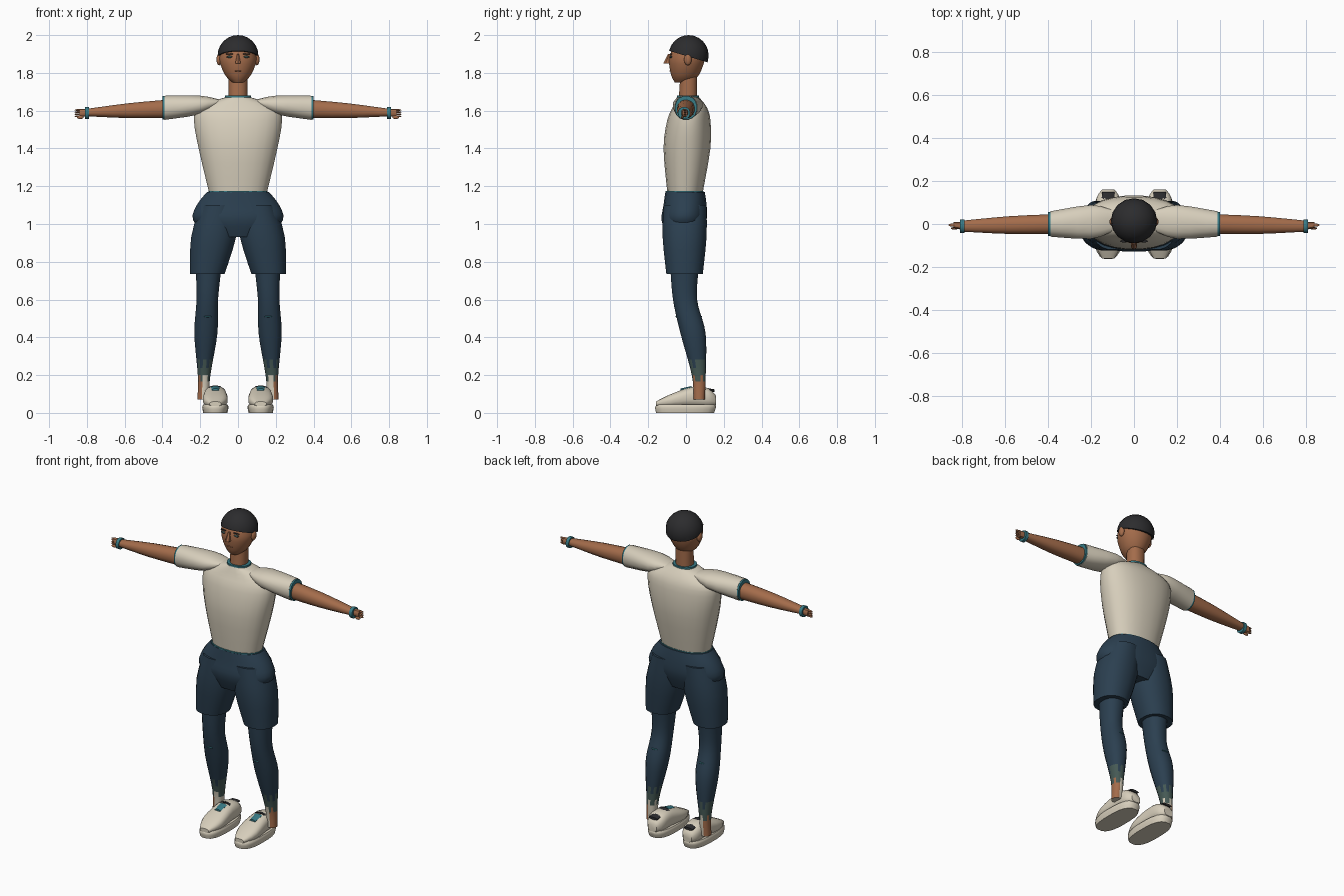
import bpy, bmesh, math
from mathutils import Vector

default = bpy.data.objects.get("Cube")
if default:
    bpy.data.objects.remove(default, do_unlink=True)


def make_material(name, *colour):
    mat = bpy.data.materials.new(name)
    mat.use_nodes = True
    mat.diffuse_color = (*colour, 1)
    shader = mat.node_tree.nodes["Principled BSDF"]
    shader.inputs["Base Color"].default_value = (*colour, 1)
    return mat


cream = make_material("cream cloth", .68, .62, .5)
skin = make_material("brown skin", .37, .15, .07)
navy = make_material("navy cloth", .024, .05, .08)
black = make_material("black hair", .025, .025, .027)
teal = make_material("teal trim", .04, .2, .24)
green = make_material("grey green sock", .06, .1, .09)


def finish(name, bm, materials, rule=None):
    """Turn a bmesh into a smooth object, colouring faces by an optional rule."""
    bmesh.ops.recalc_face_normals(bm, faces=bm.faces)
    if rule:
        for face in bm.faces:
            face.material_index = materials.index(rule(face.calc_center_median()))
    mesh = bpy.data.meshes.new(name)
    bm.to_mesh(mesh)
    bm.free()
    for mat in materials:
        mesh.materials.append(mat)
    obj = bpy.data.objects.new(name, mesh)
    bpy.context.collection.objects.link(obj)
    bpy.ops.object.select_all(action="DESELECT")
    obj.select_set(True)
    bpy.context.view_layer.objects.active = obj
    bpy.ops.object.shade_smooth_by_angle(angle=math.radians(40))


def smooth_rings(rings, steps):
    """Fill in rings along a spline that passes through the given ones."""
    keys = [Vector(ring) for ring in rings]
    result = []
    for i in range(len(keys) - 1):
        before, start, end, after = (keys[max(0, min(len(keys) - 1, j))]
                                     for j in range(i - 1, i + 3))
        for step in range(steps):
            t = step / steps
            result.append(start + t / 2 * (
                end - before
                + t * (2 * before - 5 * start + 4 * end - after)
                + t * t * (3 * (start - end) + after - before)))
    return result + [keys[-1]]


def loft(name, axis, rings, materials, side=1, line=(0, 0), sides=16,
         power=.9, steps=3, rule=None):
    """Skin rings (position, half width, low, high); line is the centre's drift."""
    along = "xyz".index(axis)
    wide, deep = (i for i in range(3) if i != along)
    first, last = rings[0][0], rings[-1][0]
    bm = bmesh.new()
    loops = []
    for position, half, low, high in smooth_rings(rings, steps):
        drift = (position - first) / (last - first)
        centre = line[0] + (line[1] - line[0]) * drift
        loop = []
        for k in range(sides):
            turn = math.tau * (k + .5) / sides
            c, s = math.cos(turn), math.sin(turn)
            point = Vector()
            point[along] = position
            point[wide] = centre + half * math.copysign(abs(c) ** power, c)
            point[deep] = (low + high + (high - low) * math.copysign(abs(s) ** power, s)) / 2
            point.x *= side
            loop.append(bm.verts.new(point))
        loops.append(loop)
    for lower, upper in zip(loops, loops[1:]):
        for k in range(sides):
            j = (k + 1) % sides
            bm.faces.new((lower[k], lower[j], upper[j], upper[k]))
    bm.faces.new(loops[0])
    bm.faces.new(loops[-1])
    finish(name, bm, materials, rule)


def band(name, axis, position, shape, side=1, centre=0):
    """Short teal trim around a limb or the body."""
    rings = [(position + offset, *shape) for offset in (-.01, .01)]
    loft(name, axis, rings, [teal], side, (centre, centre), steps=1)


def blob(name, centre, radii, material, side=1, cut=None):
    """Stretched sphere, optionally trimmed by a plane (point, normal)."""
    bm = bmesh.new()
    bmesh.ops.create_uvsphere(bm, u_segments=16, v_segments=12, radius=1)
    for vert in bm.verts:
        vert.co = Vector(a * b + c for a, b, c in zip(vert.co, radii, centre))
        vert.co.x *= side
    if cut:
        point, normal = cut
        bmesh.ops.bisect_plane(bm, geom=bm.verts[:] + bm.edges[:] + bm.faces[:],
                               plane_co=point, plane_no=normal, clear_inner=True)
        bmesh.ops.holes_fill(bm, edges=[edge for edge in bm.edges if edge.is_boundary])
    finish(name, bm, [material])


def leg_colour(point):
    """Navy above, a ragged sock edge, then cream inside and skin outside."""
    height = point.z + math.sin(abs(point.x) * 190 + point.y * 90) / 50
    if height > .27:
        return navy
    if height > .18:
        return green
    return skin if abs(point.x) > .19 else cream


# Shirt body, collar and the trim showing under the hem
loft("shirt_body", "z", [
    (1.17, .155, -.1, .09), (1.4, .21, -.12, .13), (1.55, .235, -.1, .13),
    (1.62, .21, -.07, .11), (1.67, .07, -.05, .07)], [cream], sides=24)
band("collar", "z", 1.67, (.07, -.05, .07))
band("waist_trim", "z", 1.165, (.16, -.11, .095))

# Neck and head
loft("neck", "z", [(1.65, .05, -.04, .06), (1.8, .05, -.03, .06)], [skin])
loft("head", "z", [
    (1.75, .03, -.06, .03), (1.79, .07, -.08, .07),
    (1.88, .1, -.09, .1), (1.97, .06, -.05, .07)], [skin], power=1, sides=20)
blob("hair", (0, .014, 1.892), (.108, .106, .108), black,
     cut=((0, -.1, 1.92), (0, .3, 1)))
loft("nose", "z", [(1.85, .016, -.12, -.07), (1.9, .006, -.095, -.07)],
     [skin], sides=6)
blob("mouth", (0, -.08, 1.81), (.02, .007, .003), skin)

# Hips of the shorts
loft("shorts_hips", "z", [
    (.93, .15, -.1, .08), (1.02, .24, -.13, .11),
    (1.1, .22, -.12, .11), (1.17, .165, -.11, .1)], [navy], sides=24)

for side, word in ((1, "left"), (-1, "right")):
    # Face details
    blob(word + "_ear", (.1, .01, 1.87), (.014, .02, .03), skin, side)
    blob(word + "_eye", (.045, -.08, 1.885), (.016, .007, .006), green, side)
    blob(word + "_brow", (.045, -.08, 1.9), (.02, .006, .003), black, side)

    # Sleeve, arm and wrist band
    loft(word + "_sleeve", "x", [
        (.1, .05, 1.63, 1.66), (.2, .08, 1.58, 1.68), (.39, .06, 1.55, 1.68)],
        [cream], side, (.015, 0))
    band(word + "_sleeve_trim", "x", .39, (.058, 1.552, 1.678), side)
    loft(word + "_arm", "x", [
        (.36, .047, 1.56, 1.66), (.58, .042, 1.56, 1.64), (.8, .026, 1.57, 1.61)],
        [skin], side, (0, -.01))
    band(word + "_wrist_band", "x", .8, (.032, 1.555, 1.62), side, -.01)

    # Hand with curled fingers
    loft(word + "_palm", "x", [(.8, .02, 1.57, 1.61), (.84, .014, 1.565, 1.61)],
         [skin], side, (-.008, -.005), sides=10)
    for n in range(4):
        z = 1.57 + n / 90
        blob(f"{word}_finger_{n + 1}", (.845, -.005, z), (.02, .007, .005), skin, side)
    blob(word + "_thumb", (.835, -.02, 1.565), (.018, .006, .009), skin, side)

    # Shorts leg, then the fitted leg fading into sock and ankle
    loft(word + "_shorts_leg", "z", [
        (.735, .093, -.105, .09), (.93, .12, -.125, .11), (1.1, .1, -.12, .11)],
        [navy], side, (.163, .1), sides=20)
    loft(word + "_leg", "z", [
        (.07, .03, .04, .1), (.2, .034, .03, .105), (.42, .062, -.03, .105),
        (.6, .058, -.07, .06), (.78, .07, -.085, .07)],
        [navy, green, cream, skin], side, (.185, .155), steps=5, rule=leg_colour)
    for place, y in (("front", -.05), ("back", .08)):
        blob(f"{word}_knee_mark_{place}", (.16, y, .51), (.02, .006, .004), teal, side)

    # Shoe: sole, upper, tongue and heel opening
    middle = (.12, .12)
    loft(word + "_sole", "z", [
        (0, .065, -.16, .15), (.03, .07, -.165, .16), (.045, .065, -.155, .155)],
        [cream], side, middle, sides=20, power=.75)
    loft(word + "_shoe_upper", "y", [
        (-.16, .03, .035, .06), (-.08, .065, .03, .1), (.04, .06, .03, .14),
        (.12, .055, .03, .13), (.16, .03, .04, .09)],
        [cream], side, middle, power=.75)
    loft(word + "_shoe_tongue", "y", [(-.03, .02, .1, .13), (.03, .025, .12, .143)],
         [teal], side, middle, sides=8)
    loft(word + "_shoe_opening", "y", [(.04, .035, .12, .145), (.15, .03, .11, .125)],
         [black], side, middle, sides=12)
